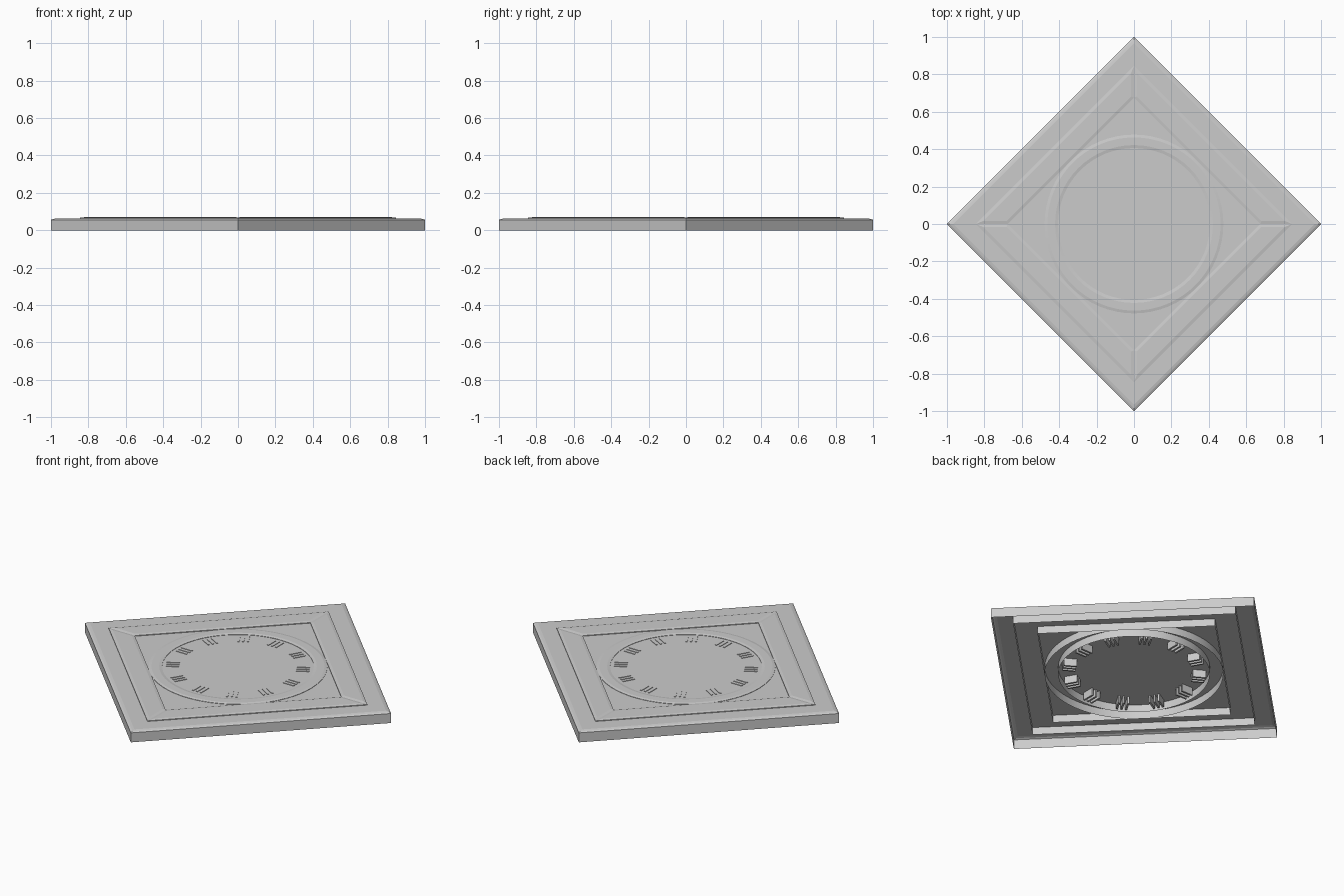
import bpy, bmesh, math
from mathutils import Matrix

if "Cube" in bpy.data.objects:
    bpy.data.objects.remove(bpy.data.objects["Cube"])

R2 = math.sqrt(2)
WALL_LOW = 0.02      # lower rim of the raised parts, visible from the open underside


def finish(name, bm):
    me = bpy.data.meshes.new(name)
    bm.normal_update()
    bm.to_mesh(me)
    bm.free()
    ob = bpy.data.objects.new(name, me)
    bpy.context.collection.objects.link(ob)
    return ob


def loft(bm, loops, cap=False):
    """Skin a stack of closed loops; optionally close the last one."""
    rows = [[bm.verts.new(p) for p in loop] for loop in loops]
    n = len(rows[0])
    for a, b in zip(rows, rows[1:]):
        for i in range(n):
            j = (i + 1) % n
            bm.faces.new((a[i], a[j], b[j], b[i]))
    if cap:
        bm.faces.new(rows[-1])


def ngon(r, z, n):
    return [(r * math.cos(2 * math.pi * i / n), r * math.sin(2 * math.pi * i / n), z)
            for i in range(n)]


# Diamond-shaped plate: open underside, softened top edge
bm = bmesh.new()
loft(bm, [ngon(r, z, 4) for r, z in
          ((1, 0), (1, 0.056), (0.986, 0.061), (0.967, 0.064))], cap=True)
finish("plate", bm)

# Square frame: outer and inner walls, then four bevelled mitred panels
OUT, INN, W = 0.845, 0.675, 0.016
bm = bmesh.new()
loft(bm, [ngon(OUT, WALL_LOW, 4), ngon(OUT, 0.068, 4)])
loft(bm, [ngon(INN, 0.068, 4), ngon(INN, WALL_LOW, 4)])
a, b = OUT / R2, INN / R2
ai, bi = a - W, b + W


def trapezoid(xo, yo, xi, yi, z, k):
    rot = Matrix.Rotation(math.radians(45 + 90 * k), 4, 'Z')
    m = Matrix(rot).to_3x3()
    from mathutils import Vector
    return [m @ Vector(p) for p in ((-xi, yi, z), (xi, yi, z), (xo, yo, z), (-xo, yo, z))]


for k in range(4):
    loft(bm, [trapezoid(a, a, b, b, 0.068, k),
              trapezoid(ai - W * R2, ai, bi - W * R2, bi, 0.071, k)], cap=True)
finish("mitred_frame", bm)

# Dial ring with bevelled edges
bm = bmesh.new()
loft(bm, [ngon(r, z, 64) for r, z in
          ((0.478, WALL_LOW), (0.478, 0.066), (0.463, 0.069),
           (0.422, 0.069), (0.406, 0.066), (0.406, WALL_LOW))])
ring = finish("dial_ring", bm)
bpy.context.view_layer.objects.active = ring
ring.select_set(True)
bpy.ops.object.shade_smooth_by_angle(angle=math.radians(8))

# Hour markers: plain groups of three radial bars
bm = bmesh.new()
for h in range(12):
    for off in (-0.025, 0, 0.025):
        m = (Matrix.Rotation(math.radians(30 * h), 4, 'Z')
             @ Matrix.Translation((0.35, off, (WALL_LOW + 0.067) / 2))
             @ Matrix.Diagonal((0.07, 0.01, 0.067 - WALL_LOW, 1)))
        bmesh.ops.create_cube(bm, size=1, matrix=m)
finish("hour_markers", bm)
